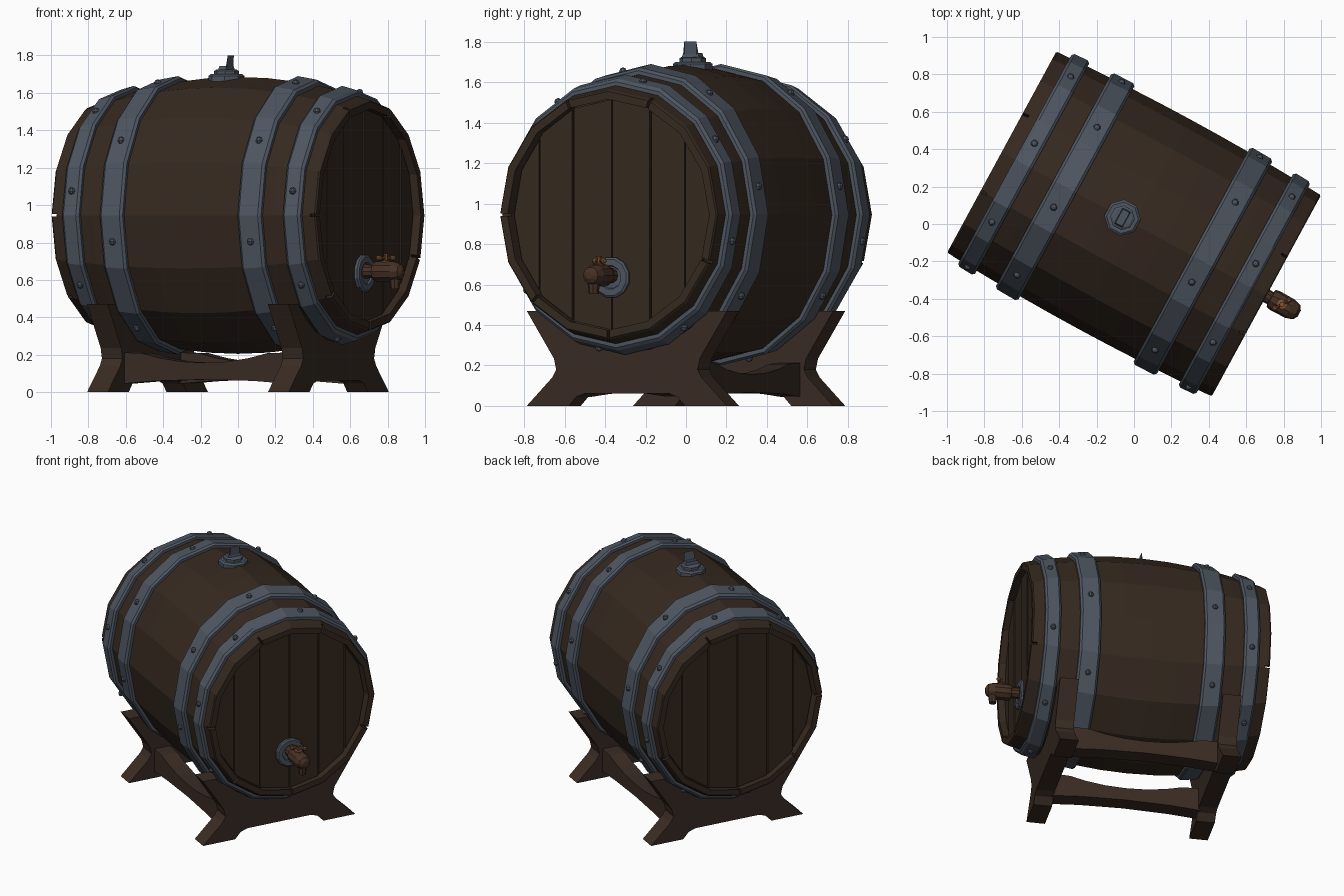
import bpy, bmesh
from math import sin, cos, pi, radians, sqrt
from mathutils import Matrix, Vector

if "Cube" in bpy.data.objects:
    bpy.data.objects.remove(bpy.data.objects["Cube"])

# Local frame: x along the barrel axis, y across, z up; everything is turned about z
TURN = Matrix.Rotation(radians(-28.5), 4, 'Z')
CZ, HALF, N = 0.945, 0.805, 16


def material(name, rgb):
    m = bpy.data.materials.new(name)
    m.diffuse_color = (*rgb, 1)
    m.use_nodes = True
    m.node_tree.nodes["Principled BSDF"].inputs["Base Color"].default_value = m.diffuse_color
    return m


WOOD = material("dark_wood", (0.036, 0.022, 0.014))
STAND = material("stand_wood", (0.042, 0.025, 0.017))
METAL = material("iron", (0.075, 0.092, 0.118))
TAPWOOD = material("tap_wood", (0.06, 0.03, 0.018))
COPPER = material("copper", (0.22, 0.085, 0.035))


def finish(bm, name, mat):
    bmesh.ops.recalc_face_normals(bm, faces=bm.faces)
    bm.transform(TURN)
    me = bpy.data.meshes.new(name)
    bm.to_mesh(me)
    bm.free()
    me.materials.append(mat)
    ob = bpy.data.objects.new(name, me)
    bpy.context.collection.objects.link(ob)
    return ob


def radii(u):
    k = (u / HALF) ** 2
    return 0.635 - 0.023 * k, 0.74 - 0.125 * k


def around(u, ang, off=0.0):
    ry, rz = radii(u)
    return Vector((u, -(ry + off) * cos(ang), CZ + (rz + off) * sin(ang)))


def skin(bm, rings, loop=False):
    n = len(rings[0])
    vs = [[bm.verts.new(p) for p in r] for r in rings]
    pairs = list(zip(vs, vs[1:])) + ([(vs[-1], vs[0])] if loop else [])
    for a, b in pairs:
        for i in range(n):
            j = (i + 1) % n
            bm.faces.new((a[i], a[j], b[j], b[i]))
    if not loop:
        bm.faces.new(vs[0])
        bm.faces.new(vs[-1])


def barrel_rings(profile):
    return [[around(u, 2 * pi * i / N, off) for i in range(N)] for u, off in profile]


def prism(bm, pts, to3d, lo, hi):
    skin(bm, [[Vector(to3d(a, b, t)) for a, b in pts] for t in (lo, hi)])


def turned(bm, profile, mat, n=10):
    # solid of revolution along z, placed by a matrix
    skin(bm, [[mat @ Vector((r * cos(2 * pi * (i + .5) / n), r * sin(2 * pi * (i + .5) / n), h))
               for i in range(n)] for h, r in profile])


def at(x, y, z):
    return Matrix.Translation((x, y, z))


# Barrel body with recessed ends
half = [(0.745, -0.055), (HALF, -0.045), (HALF, -0.006), (HALF - 0.008, 0), (0.67, 0), (0.55, 0), (0.38, 0), (0.18, 0)]
bm = bmesh.new()
skin(bm, barrel_rings([(-u, o) for u, o in half] + [(0, 0)] + half[::-1]))
barrel = finish(bm, "barrel_body", WOOD)

# Stave seams notched into the rims
bm = bmesh.new()
for s in (-1, 1):
    for k in (0, 3, 5, 9, 12, 14):
        a = 2 * pi * k / N
        bmesh.ops.create_cube(bm, size=1, matrix=at(*around(s * HALF, a, -0.01)) @ Matrix.Rotation(-a, 4, 'X')
                              @ Matrix.Diagonal((0.07, 0.12, 0.014, 1)))
cutter = finish(bm, "seam_cutter", WOOD)
cutter.hide_render = True
mod = barrel.modifiers.new("seams", 'BOOLEAN')
mod.operation, mod.object, mod.solver = 'DIFFERENCE', cutter, 'EXACT'
dg = bpy.context.evaluated_depsgraph_get()
cut = bpy.data.meshes.new_from_object(barrel.evaluated_get(dg))
barrel.modifiers.clear()
barrel.data = cut
bpy.data.objects.remove(cutter)

# Head boards: polygon sliced into planks with narrow gaps
edges = [-0.62, -0.41, -0.22, 0.0, 0.215, 0.41, 0.62]
for s, side in ((1, "front"), (-1, "back")):
    for i, (lo, hi) in enumerate(zip(edges, edges[1:])):
        bm = bmesh.new()
        bm.faces.new([bm.verts.new(p) for p in barrel_rings([(s * 0.74, -0.064)])[0]])
        for v in bm.verts:
            v.co.x = s * 0.74
        for y, d in ((lo + 0.004, -1), (hi - 0.004, 1)):
            bmesh.ops.bisect_plane(bm, geom=bm.verts[:] + bm.edges[:] + bm.faces[:],
                                   plane_co=(0, y, 0), plane_no=(0, d, 0), clear_outer=True)
        out = bmesh.ops.extrude_face_region(bm, geom=bm.faces[:])["geom"]
        bmesh.ops.translate(bm, vec=(s * (0.022 + 0.004 * (i % 2)), 0, 0),
                            verts=[g for g in out if isinstance(g, bmesh.types.BMVert)])
        finish(bm, f"{side}_head_board_{i + 1}", WOOD)

# Iron hoops and their rivets
for s in (-1, 1):
    for name, a, b, start in (("inner", 0.35, 0.49, 1.5), ("outer", 0.62, 0.725, 0.5)):
        label = f"{name}_hoop_{'front' if s > 0 else 'back'}"
        bm = bmesh.new()
        prof = [(a, -0.01), (a, 0.018), (a + 0.014, 0.03), (b - 0.014, 0.03), (b, 0.018), (b, -0.01)]
        skin(bm, barrel_rings([(s * u, o) for u, o in prof]), loop=True)
        finish(bm, label, METAL)
        bm = bmesh.new()
        for k in range(8):
            step = 2 * pi / N
            ang = (start + 2 * k) * step
            u = s * (a + b) / 2
            p = (around(u, ang - step / 2, 0.03) + around(u, ang + step / 2, 0.03)) / 2
            bmesh.ops.create_uvsphere(bm, u_segments=8, v_segments=4, radius=0.02, matrix=at(*p))
        finish(bm, label + "_rivets", METAL)

# Bung: stepped octagonal collar with a slanted wedge stem
bm = bmesh.new()
turned(bm, [(1.66, 0.098), (1.69, 0.098), (1.70, 0.085), (1.70, 0.066), (1.718, 0.066), (1.724, 0.055)],
       at(-0.07, 0, 0), 8)
finish(bm, "bung_collar", METAL)
bm = bmesh.new()
skin(bm, [[Vector((-0.07 + x * w, y * d, z + x * tilt)) for x, y in ((-1, -1), (1, -1), (1, 1), (-1, 1))]
          for w, d, z, tilt in ((0.026, 0.05, 1.715, 0), (0.02, 0.042, 1.745, 0), (0.014, 0.034, 1.79, 0.6))])
for v in bm.verts:
    if v.co.z > 1.76:
        v.co.z = 1.80 if v.co.x > -0.07 else 1.78
        v.co.x += 0.012
finish(bm, "bung_stem", METAL)

# Tap on the front head
along = at(0, 0, 0.635) @ Matrix.Rotation(pi / 2, 4, 'Y')
bm = bmesh.new()
turned(bm, [(0.75, 0.102), (0.778, 0.102), (0.786, 0.092), (0.786, 0.06), (0.776, 0.055)], along, 12)
finish(bm, "tap_plate", METAL)
bm = bmesh.new()
turned(bm, [(0.76, 0.04), (0.83, 0.036), (0.835, 0.052), (0.86, 0.057), (0.95, 0.055), (0.99, 0.042), (1.005, 0.018)],
       at(0, 0, 0.01) @ along)
finish(bm, "tap_body", TAPWOOD)
bm = bmesh.new()
turned(bm, [(0.552, 0.024), (0.60, 0.03), (0.64, 0.03)], at(0.955, 0, 0), 8)
finish(bm, "tap_spout", TAPWOOD)
bm = bmesh.new()
turned(bm, [(0.69, 0.026), (0.702, 0.026), (0.704, 0.011), (0.73, 0.011), (0.742, 0.014)], at(0.9, 0, 0), 8)
bar = at(0.9, 0, 0.718) @ Matrix.Rotation(radians(58), 4, 'Z') @ Matrix.Rotation(pi / 2, 4, 'Y')
turned(bm, [(-0.056, 0.008), (-0.05, 0.014), (-0.036, 0.014), (-0.03, 0.007),
            (0.03, 0.007), (0.036, 0.014), (0.05, 0.014), (0.056, 0.008)], bar, 8)
finish(bm, "tap_handle", COPPER)

# Cradle legs: a mirrored outline with the barrel curve on top
cradle = [(v, CZ - 0.68 * sqrt(1 - (v / 0.63) ** 2)) for v in (0.44, 0.36, 0.26, 0.13)]
right = [(0.236, 0.062), (0.285, 0.045), (0.327, 0.0), (0.563, 0.0), (0.42, 0.14), (0.397, 0.18), (0.41, 0.235),
         (0.563, 0.47), (0.45, 0.47)] + cradle
outline = right + [(0, CZ - 0.68)] + [(-v, z) for v, z in right[::-1]]
for s, side in ((1, "front"), (-1, "back")):
    bm = bmesh.new()
    prism(bm, outline, lambda v, z, t: (t, v, z), s * 0.55 - 0.0625, s * 0.55 + 0.0625)
    finish(bm, f"{side}_cradle_leg", STAND)

# Two curved stretchers joining the legs
us = [-0.5, -0.38, -0.27, -0.14, 0, 0.14, 0.27, 0.38, 0.5]
tops = [0.212, 0.208, 0.182, 0.163, 0.157, 0.163, 0.182, 0.208, 0.212]
beam = list(zip(us, tops)) + [(0.5, 0.045), (0.3, 0.06), (0, 0.068), (-0.3, 0.06), (-0.5, 0.045)]
for s, side in ((1, "right"), (-1, "left")):
    bm = bmesh.new()
    prism(bm, beam, lambda u, z, t: (u, t, z), s * 0.26, s * 0.375)
    finish(bm, f"{side}_stretcher", STAND)
